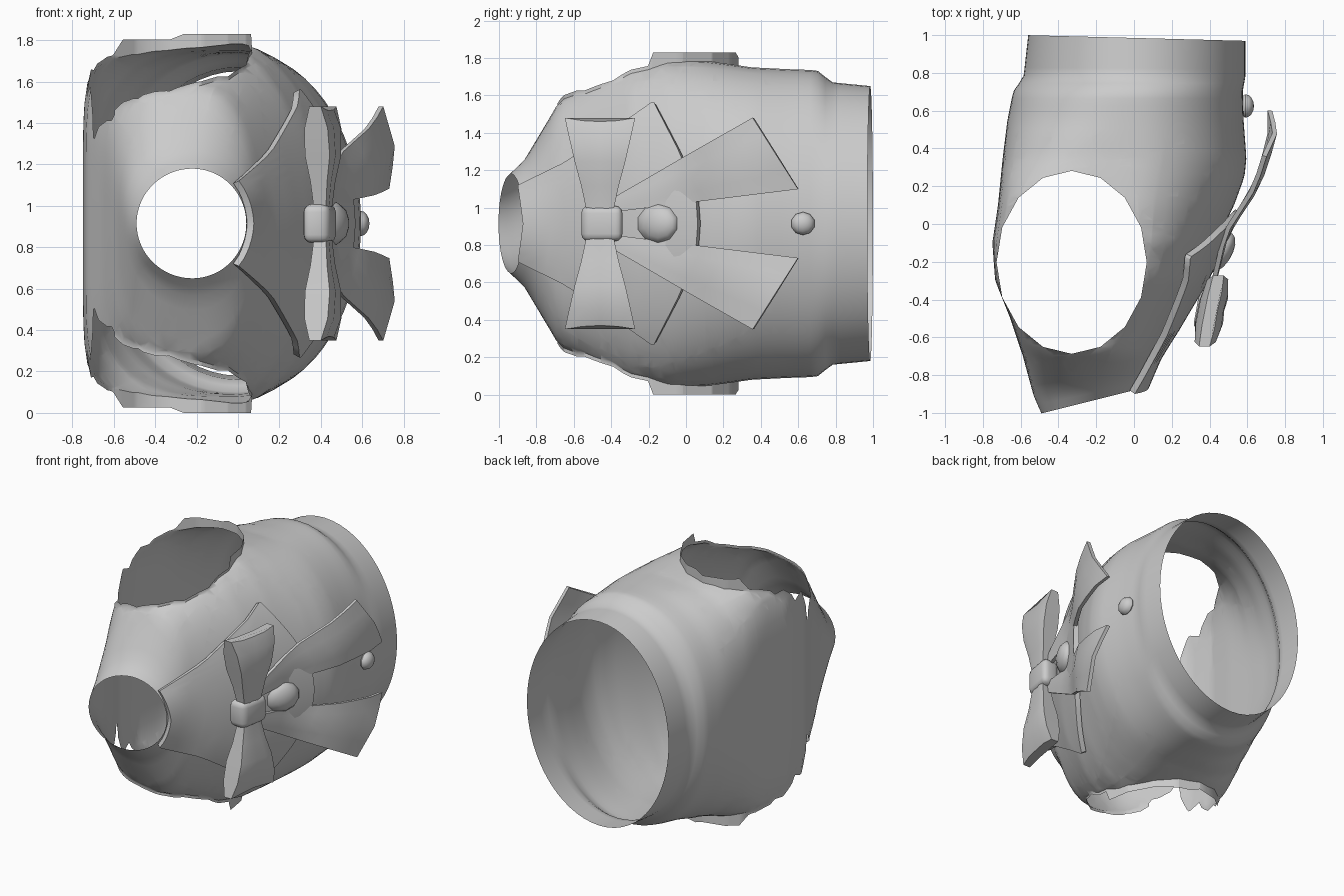
import bpy, bmesh, math
from mathutils import Vector

if "Cube" in bpy.data.objects:
    bpy.data.objects.remove(bpy.data.objects["Cube"])

ZC = 0.915  # height of the mirror plane

cloth = bpy.data.materials.new("light_grey")
cloth.diffuse_color = (0.6, 0.6, 0.6, 1)
cloth.use_nodes = True
cloth.node_tree.nodes["Principled BSDF"].inputs["Base Color"].default_value = cloth.diffuse_color


def finish(name, bm, thick=0.0, angle=40, recalc=True):
    if recalc:
        bmesh.ops.recalc_face_normals(bm, faces=bm.faces[:])
    me = bpy.data.meshes.new(name)
    bm.to_mesh(me)
    bm.free()
    me.materials.append(cloth)
    ob = bpy.data.objects.new(name, me)
    bpy.context.collection.objects.link(ob)
    bpy.ops.object.select_all(action='DESELECT')
    ob.select_set(True)
    bpy.context.view_layer.objects.active = ob
    if thick:
        mod = ob.modifiers.new("thickness", 'SOLIDIFY')
        mod.thickness = thick
        mod.offset = 0
        bpy.ops.object.modifier_apply(modifier=mod.name)
    bpy.ops.object.shade_smooth_by_angle(angle=math.radians(angle))
    return ob


def loft(rows, closed=False, caps=False):
    """Skin rows of (x, y, w) points, w measured from the mirror plane."""
    bm = bmesh.new()
    vs = [[bm.verts.new((x, y, ZC + w)) for x, y, w in r] for r in rows]
    n = len(rows[0])
    for a, b in zip(vs, vs[1:]):
        for j in range(n if closed else n - 1):
            k = (j + 1) % n
            bm.faces.new((a[j], b[j], b[k], a[k]))
    if caps:
        bm.faces.new(vs[0])
        bm.faces.new(vs[-1])
    return bm


def interp(table, t):
    t = min(max(t, table[0][0]), table[-1][0])
    for a, b in zip(table, table[1:]):
        if t <= b[0]:
            f = (t - a[0]) / (b[0] - a[0])
            return [p + (q - p) * f for p, q in zip(a, b)]


# garment sections: y, back x, front x, half width, widest x, back squareness
SECTIONS = [
    (-0.935, -0.49, 0.04, 0.265, -0.22, 2),
    (-0.86, -0.53, 0.06, 0.34, -0.20, 2),
    (-0.68, -0.595, 0.115, 0.65, -0.18, 3),
    (-0.50, -0.655, 0.22, 0.75, -0.14, 4.5),
    (-0.30, -0.735, 0.34, 0.845, -0.08, 6),
    (-0.10, -0.75, 0.435, 0.88, -0.05, 6.5),
    (0.10, -0.72, 0.53, 0.87, -0.05, 6),
    (0.25, -0.705, 0.585, 0.85, -0.03, 4.5),
    (0.35, -0.695, 0.595, 0.835, 0.00, 3.5),
    (0.55, -0.67, 0.58, 0.825, 0.00, 2.5),
    (0.70, -0.64, 0.575, 0.82, 0.00, 2.2),
    (0.78, -0.585, 0.59, 0.755, 0.00, 2),
    (0.985, -0.56, 0.59, 0.735, 0.00, 2),
]


def ring(y, n=72):
    _, xb, xf, hw, xm, p = interp(SECTIONS, y)
    tilt = 0.25 * max(0, min(1, (-0.7 - y) / 0.235)) - 0.026 * max(0, (y - 0.8) / 0.185)
    pts = []
    for j in range(n):
        t = 2 * math.pi * j / n
        c, s = math.cos(t), math.sin(t)
        a, e = (xf - xm, 2) if c > 0 else (xm - xb, p)
        r = (abs(c / a) ** e + abs(s / hw) ** e) ** (-1 / e)
        x = xm + r * c
        pts.append((x, y + tilt * (x + 0.22 if y < 0 else x), r * s))
    return pts


# torso shell, open at neck and hem
ys = [-0.935 + 1.92 * i / 48 for i in range(49)]
bm = loft([ring(y) for y in ys], closed=True)

# arm holes: cut along a polygon, then remove the inside
CX, CY, RX, RY, SIDES = -0.33, -0.203, 0.39, 0.475, 16
planes = []
for i in range(SIDES):
    t = 2 * math.pi * (i + 0.5) / SIDES
    co = Vector((CX + RX * math.cos(t), CY + RY * math.sin(t), 0))
    planes.append((co, Vector((math.cos(t) / RX, math.sin(t) / RY, 0)).normalized()))


def near_arm(f):
    c = f.calc_center_median()
    return abs(c.z - ZC) > 0.4 and -0.85 < c.y < 0.45


for co, no in planes:
    faces = [f for f in bm.faces if near_arm(f)]
    geom = faces + list({e for f in faces for e in f.edges}) + list({v for f in faces for v in f.verts})
    bmesh.ops.bisect_plane(bm, geom=geom, dist=1e-4, plane_co=co, plane_no=no)
hole = [f for f in bm.faces if near_arm(f)
        and all((f.calc_center_median() - co).dot(no) < 0 for co, no in planes)]
bmesh.ops.delete(bm, geom=hole, context='FACES')

# short lip standing up around each arm hole
rim = [e for e in bm.edges if e.is_boundary
       and all(abs(v.co.z - ZC) > 0.5 and -0.75 < v.co.y < 0.4 for v in e.verts)]
new = bmesh.ops.extrude_edge_only(bm, edges=rim)["geom"]
for v in [g for g in new if isinstance(g, bmesh.types.BMVert)]:
    w = abs(v.co.z - ZC)
    tall = v.co.y > -0.2 and v.co.x > -0.6
    w = max(w, 0.915 if v.co.x > -0.3 else 0.89) if tall else w + 0.02
    v.co.z = ZC + math.copysign(w, v.co.z - ZC)
finish("torso", bm, angle=50, recalc=False)


# wide collar lying on the front of the torso
def front_x(y, w):
    _, xb, xf, hw, xm, p = interp(SECTIONS, y)
    return xm + (xf - xm) * math.sqrt(1 - min(abs(w) / hw, 0.97) ** 2)


START = [(0, -0.865), (0.2, -0.89), (0.33, -0.63), (0.64, -0.18)]
END = [(0, 0.07), (0.14, 0.06), (0.38, -0.03), (0.64, -0.165)]
rows = []
for i in range(-16, 17):
    w = 0.64 * i / 16
    y0, y1 = interp(START, abs(w))[1], interp(END, abs(w))[1]
    row = []
    for k in range(13):
        y = y0 + (y1 - y0) * k / 12
        lift = 0.036 - 0.036 * max(0, min(1, (-0.6 - y) / 0.28))
        row.append((front_x(y, w) + lift, y, w))
    rows.append(row)
finish("collar", loft(rows), thick=0.035)

# bow loops and ribbon tails, mirrored about the centre
# loop sections: w, half height along y, half depth along x
LOOP = [(0.06, 0.07, 0.035), (0.2, 0.10, 0.05), (0.33, 0.135, 0.075),
        (0.46, 0.165, 0.07), (0.565, 0.188, 0.035)]
TAIL_X = [(-0.4, 0.40), (-0.05, 0.48), (0.2, 0.64), (0.36, 0.69), (0.5, 0.725), (0.6, 0.72)]
for side, label in ((1, "upper"), (-1, "lower")):
    rows = []
    for w, hy, hx in LOOP:
        row = []
        for dy, dx in ((-1, -0.8), (-0.4, -1), (0.4, -1), (1, -0.8),
                       (1, 0.8), (0.5, 1), (0, 0.9), (-0.5, 1), (-1, 0.8)):
            y = dy * hy
            sag = 0.02 * (1 - dy * dy) if w > 0.5 else 0
            row.append((0.41 + dx * hx + 0.2 * y, -0.46 + y, side * (w - sag)))
        rows.append(row)
    finish(label + "_bow_loop", loft(rows, True, True), angle=45)

    rows = []
    for i in range(9):
        u = i / 8
        row = []
        for k in range(5):
            v = k / 4
            y = -0.40 + u * (1.0 - 0.24 * v)
            w = (0.06 + 0.125 * u) * (1 - v) + (0.13 + 0.435 * u) * v
            fold = 0.025 * u * (1 - abs(2 * v - 1))
            row.append((interp(TAIL_X, y)[1] + fold, y, side * w))
        rows.append(row)
    finish(label + "_ribbon_tail", loft(rows), thick=0.025, angle=35)

# bow knot
bm = bmesh.new()
bmesh.ops.create_cube(bm, size=1)
for v in bm.verts:
    x, y, z = v.co
    v.co = (0.395 + 0.13 * x + 0.04 * y, -0.45 + 0.22 * y, ZC + 0.19 * z)
bmesh.ops.bevel(bm, geom=bm.edges[:], offset=0.04, segments=3, profile=0.5, affect='EDGES')
finish("bow_knot", bm)

# domed buttons, tipped to follow the front
for name, x, y, r, depth, lean in (("large_button", 0.455, -0.15, 0.113, 0.07, 0.4),
                                   ("small_button", 0.59, 0.625, 0.065, 0.045, 0)):
    bm = bmesh.new()
    bmesh.ops.create_uvsphere(bm, u_segments=10, v_segments=8, radius=1)
    for v in bm.verts:
        a, b, c = v.co
        c = max(c, -0.2)
        v.co = (x + depth * c + lean * r * a, y + r * a, ZC + 0.95 * r * b)
    bmesh.ops.remove_doubles(bm, verts=bm.verts[:], dist=0.0005)
    finish(name, bm)
